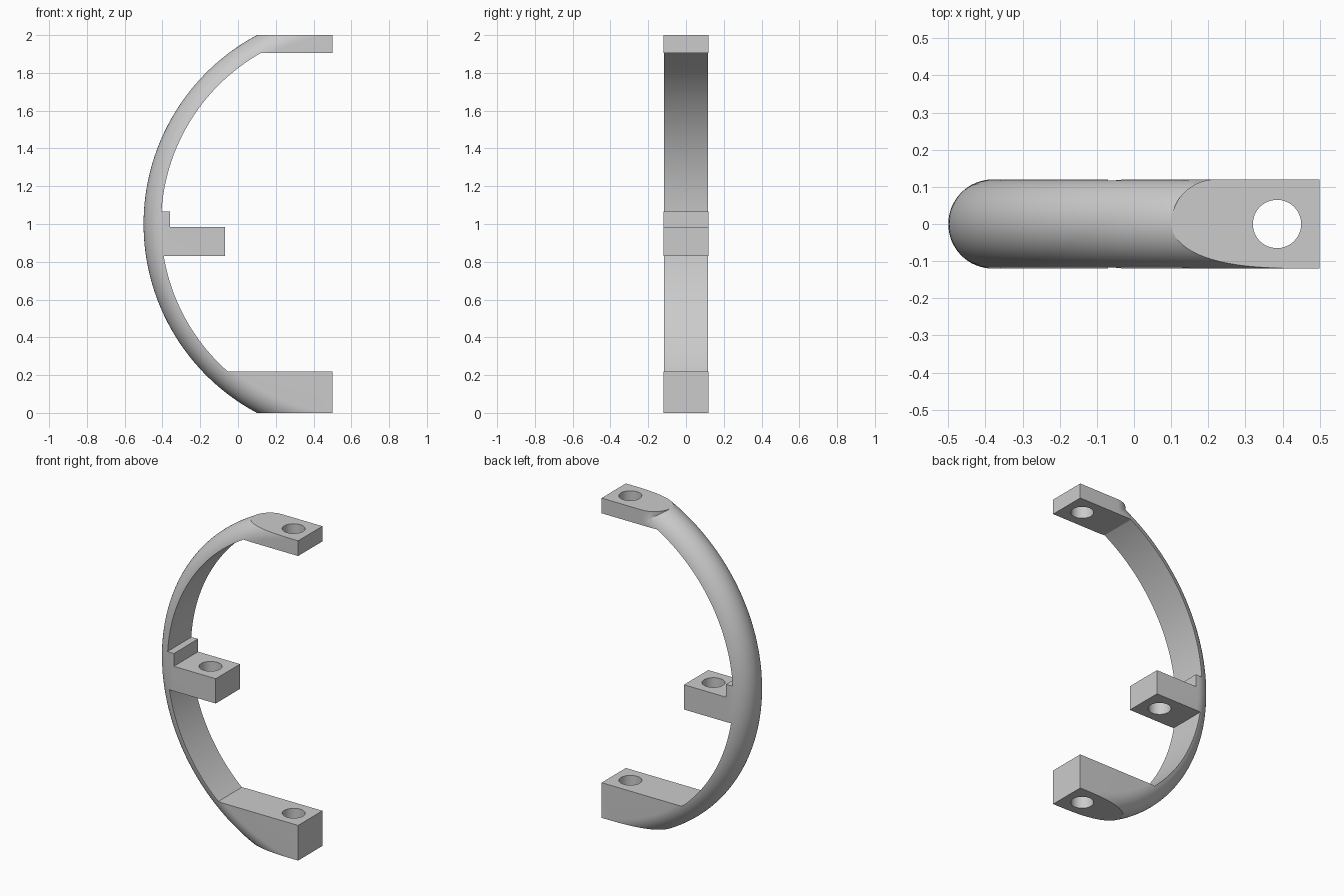
import bpy, bmesh
from math import sin, cos, pi, sqrt
from mathutils import Vector

if "Cube" in bpy.data.objects:
    bpy.data.objects.remove(bpy.data.objects["Cube"])

CX, CZ = 0.633, 1.0            # centre of the bow
R_OUT, R_IN = 1.133, 1.04      # outer and inner radius of the bow
HALF = 0.12                    # half width, also the rounding radius
LUG_X, END_X = 0.385, 0.5

grey = bpy.data.materials.new("light grey")
grey.use_nodes = True
grey.diffuse_color = (0.6, 0.6, 0.6, 1)
grey.node_tree.nodes["Principled BSDF"].inputs["Base Color"].default_value = (0.6, 0.6, 0.6, 1)


def loft(name, rings):
    """Solid through equal-length rings of points, capped at both ends."""
    bm = bmesh.new()
    loops = [[bm.verts.new(p) for p in ring] for ring in rings]
    n = len(loops[0])
    for a, b in zip(loops, loops[1:]):
        for i in range(n):
            j = (i + 1) % n
            bm.faces.new((a[i], a[j], b[j], b[i]))
    bm.faces.new(loops[0][::-1])
    bm.faces.new(loops[-1])
    bmesh.ops.recalc_face_normals(bm, faces=bm.faces)
    mesh = bpy.data.meshes.new(name)
    bm.to_mesh(mesh)
    bm.free()
    mesh.materials.append(grey)
    ob = bpy.data.objects.new(name, mesh)
    bpy.context.collection.objects.link(ob)
    return ob


def combine(body, tool, operation):
    """Apply a boolean and discard the tool."""
    mod = body.modifiers.new(operation.lower(), "BOOLEAN")
    mod.operation, mod.object, mod.solver = operation, tool, "EXACT"
    bpy.context.view_layer.objects.active = body
    bpy.ops.object.modifier_apply(modifier=mod.name)
    bpy.data.objects.remove(tool)


def circle(r, n):
    return [(r * cos(2 * pi * i / n), r * sin(2 * pi * i / n)) for i in range(n)]


def inner_arc(z0, z1, n):
    zs = [z0 + (z1 - z0) * i / n for i in range(n + 1)]
    return [(CX - sqrt(R_IN ** 2 - (z - CZ) ** 2), z) for z in zs]


# Disc with a fully rounded rim: gives the bow its D-shaped section
STEPS = 32
rings = []
for k in range(STEPS + 1):
    t = -pi / 2 + pi * k / STEPS
    r = R_OUT - HALF + HALF * cos(t)
    rings.append([(CX + x, HALF * sin(t), CZ + z) for x, z in circle(r, 240)])
body = loft("bow_handle", rings)

# Side outline: bottom lug, bow, stepped middle lug, bow, top lug
outline = [(-0.6, 0), (END_X, 0), (END_X, 0.22)]
outline += inner_arc(0.22, 0.83, 36)
outline += [(-0.07, 0.83), (-0.07, 0.985), (-0.36, 0.985), (-0.36, 1.065)]
outline += inner_arc(1.065, 1.905, 48)
outline += [(END_X, 1.905), (END_X, 2), (-0.6, 2)]
side = loft("side_outline", [[(x, y, z) for x, z in outline] for y in (-0.3, 0.3)])
combine(body, side, "INTERSECT")

# Upright rounded shoulder on the back of the top lug
plan = [(0.22 - HALF * cos(a), HALF * sin(a)) for a in [pi / 2 * i / 24 for i in range(25)]]
plan += [(END_X, HALF), (END_X, 0)]
shoulder = loft("shoulder", [[(x, y, z) for x, y in plan] for z in (1.905, 2)])
combine(body, shoulder, "UNION")

# Screw holes through the three lugs
for x, z0, z1 in ((LUG_X, -0.1, 0.4), (-0.19, 0.7, 1.2), (LUG_X, 1.8, 2.1)):
    drill = loft("drill", [[(x + u, v, z) for u, v in circle(0.065, 64)] for z in (z0, z1)])
    combine(body, drill, "DIFFERENCE")

# Smooth curved surfaces, keep the edges sharp
bpy.ops.object.select_all(action="DESELECT")
body.select_set(True)
bpy.context.view_layer.objects.active = body
bpy.ops.object.shade_smooth_by_angle(angle=pi / 7)
